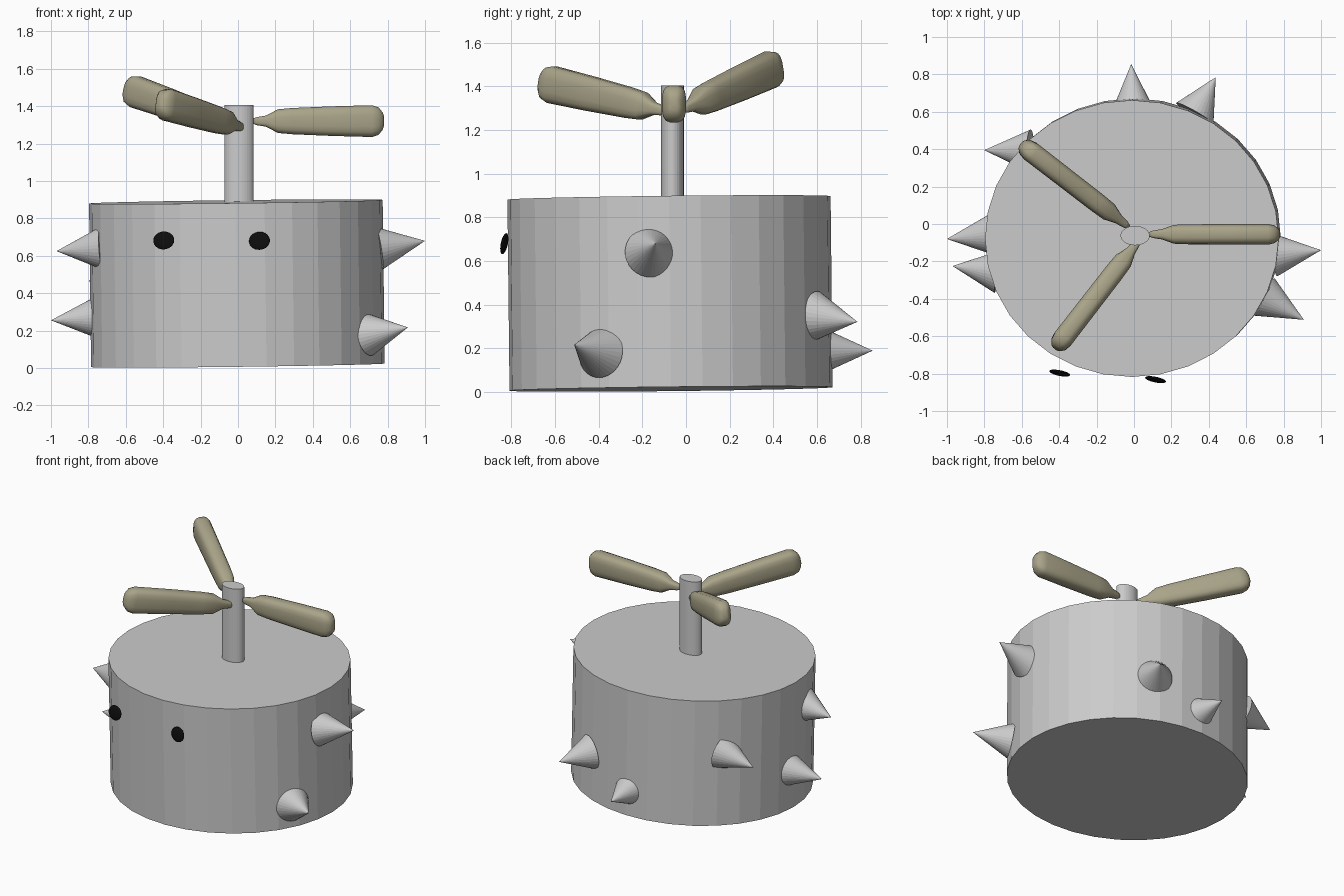
import bpy, bmesh, math
from mathutils import Vector, Matrix

if "Cube" in bpy.data.objects:
    bpy.data.objects.remove(bpy.data.objects["Cube"])


def material(name, rgb):
    m = bpy.data.materials.new(name)
    m.diffuse_color = (*rgb, 1)
    m.use_nodes = True
    m.node_tree.nodes["Principled BSDF"].inputs["Base Color"].default_value = m.diffuse_color
    return m


GREY = material("body_grey", (0.6, 0.6, 0.6))
KHAKI = material("blade_khaki", (0.40, 0.37, 0.25))
BLACK = material("eye_black", (0.004, 0.004, 0.004))


def add_object(name, bm, mat, smooth=False):
    bmesh.ops.recalc_face_normals(bm, faces=bm.faces)
    for f in bm.faces:
        f.smooth = smooth
    mesh = bpy.data.meshes.new(name)
    bm.to_mesh(mesh)
    bm.free()
    mesh.materials.append(mat)
    ob = bpy.data.objects.new(name, mesh)
    bpy.context.collection.objects.link(ob)
    return ob


def cylinder(name, centre, rx, ry, height, rot=(0, 0)):
    bm = bmesh.new()
    mat = (Matrix.Translation(centre) @ Matrix.Rotation(rot[0], 4, 'X')
           @ Matrix.Rotation(rot[1], 4, 'Y') @ Matrix.Diagonal((rx, ry, height, 1)))
    bmesh.ops.create_cone(bm, cap_ends=True, segments=32, radius1=1, radius2=1,
                          depth=1, matrix=mat)
    return add_object(name, bm, GREY)


def spike(name, base, tip, radius=0.115):
    base, tip = Vector(base), Vector(tip)
    axis = tip - base
    mat = (Matrix.Translation((base + tip) / 2)
           @ axis.to_track_quat('Z', 'Y').to_matrix().to_4x4())
    bm = bmesh.new()
    bmesh.ops.create_cone(bm, cap_ends=True, segments=32, radius1=radius, radius2=0,
                          depth=axis.length, matrix=mat)
    return add_object(name, bm, GREY)


# (fraction along blade, half thickness, half height)
BLADE_PROFILE = [(0, .012, .014), (.03, .02, .022), (.10, .028, .03), (.19, .051, .064),
                 (.30, .054, .071), (.60, .055, .080), (.91, .056, .086),
                 (.96, .048, .074), (.99, .030, .048), (1, .018, .028)]


def blade(name, root, end):
    root, end = Vector(root), Vector(end)
    along = end - root
    side = Vector((0, 0, 1)).cross(along).normalized()
    up = along.cross(side).normalized()
    bm = bmesh.new()
    rings, n = [], 16
    for t, hw, hh in BLADE_PROFILE:
        ring = []
        for i in range(n):
            a = 2 * math.pi * (i + .5) / n
            c, s = math.cos(a), math.sin(a)
            # rounded-rectangle section
            c = math.copysign(abs(c) ** .65, c)
            s = math.copysign(abs(s) ** .65, s)
            ring.append(bm.verts.new(root + along * t + side * c * hw + up * s * hh))
        rings.append(ring)
    for r0, r1 in zip(rings, rings[1:]):
        for i in range(n):
            j = (i + 1) % n
            bm.faces.new((r0[i], r0[j], r1[j], r1[i]))
    bm.faces.new(rings[0])
    bm.faces.new(rings[-1])
    return add_object(name, bm, KHAKI, True)


def eye(name, centre):
    bm = bmesh.new()
    mat = (Matrix.Translation(centre) @ Matrix.Rotation(-.2, 4, 'Z')
           @ Matrix.Rotation(-.2, 4, 'X') @ Matrix.Diagonal((.057, .012, .049, 1)))
    bmesh.ops.create_uvsphere(bm, u_segments=24, v_segments=12, radius=1, matrix=mat)
    return add_object(name, bm, BLACK, True)


# Drum body, leaning very slightly, and rotor shaft
cylinder("drum_body", (-.006, -.073, .452), .785, .74, .875, (.011, -.0125))
cylinder("rotor_shaft", (.006, -.062, 1.12), .078, .052, .57)

# Three rotor blades
blade("blade_right", (.08, -.055, 1.32), (.78, -.055, 1.32))
blade("blade_back", (-.03, -.015, 1.295), (-.60, .425, 1.495))
blade("blade_front", (.025, -.09, 1.285), (-.42, -.665, 1.42))

# Eyes hovering just off the front wall
eye("eye_left", (-.397, -.797, .682))
eye("eye_right", (.115, -.832, .68))

# Spikes around the wall: base centre, tip
SPIKES = [
    ((-.73, -.255, .64), (-.97, -.225, .625)),
    ((-.75, -.055, .27), (-1.0, -.08, .255)),
    ((.755, -.165, .64), (1.0, -.14, .68)),
    ((.695, -.39, .18), (.908, -.512, .217)),
    ((-.555, .39, .51), (-.80, .395, .465)),
    ((-.005, .605, .19), (-.015, .855, .19)),
    ((.325, .59, .348), (.437, .785, .322)),
]
for k, (b, t) in enumerate(SPIKES):
    spike(f"spike_{k + 1}", b, t)
